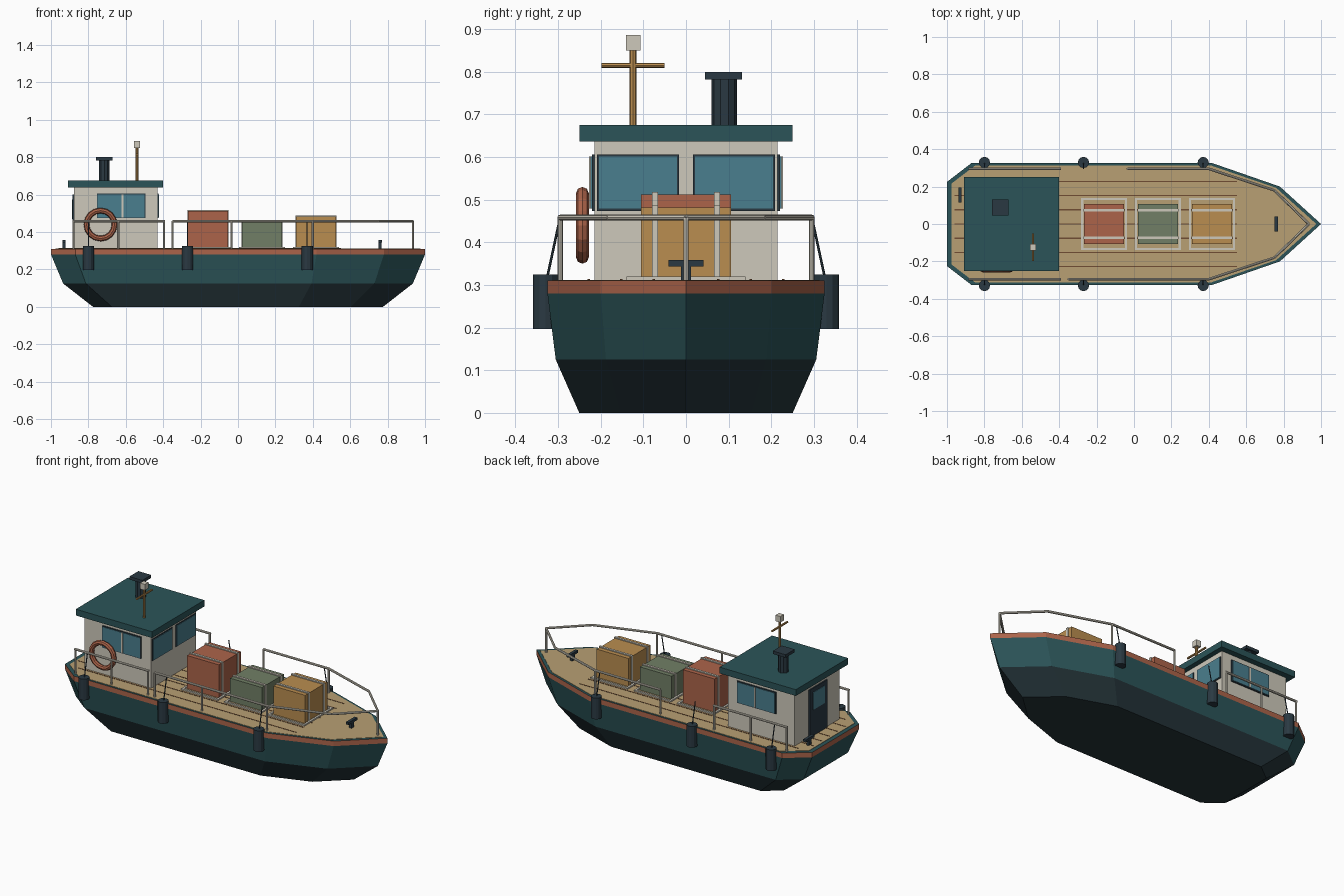
import bpy, bmesh, math
from mathutils import Vector

cube = bpy.data.objects.get("Cube")
if cube:
    bpy.data.objects.remove(cube)


def lin(c):
    c /= 255
    return c / 12.92 if c < 0.04045 else ((c + 0.055) / 1.055) ** 2.4


def material(name, r, g, b):
    m = bpy.data.materials.new(name)
    m.use_nodes = True
    col = (lin(r), lin(g), lin(b), 1)
    m.diffuse_color = col
    m.node_tree.nodes["Principled BSDF"].inputs["Base Color"].default_value = col
    return m


teal = material("teal paint", 43, 84, 88)
bottom_paint = material("bottom paint", 36, 52, 57)
rust = material("rust red", 172, 100, 74)
tan = material("deck wood", 184, 160, 116)
cream = material("cream paint", 206, 201, 187)
glass = material("window blue", 74, 126, 142)
ochre = material("ochre wood", 186, 141, 80)
green = material("sage green", 113, 127, 102)
dark = material("dark slate", 42, 57, 66)
seam = material("seam brown", 112, 76, 50)


def finish(name, bm, *mats):
    bmesh.ops.recalc_face_normals(bm, faces=bm.faces)
    me = bpy.data.meshes.new(name)
    bm.to_mesh(me)
    bm.free()
    for m in mats:
        me.materials.append(m)
    ob = bpy.data.objects.new(name, me)
    bpy.context.collection.objects.link(ob)
    return ob


def box(name, x, y, z, mat):
    """Box from (min, max) pairs."""
    bm = bmesh.new()
    bmesh.ops.create_cube(bm, size=1)
    for v in bm.verts:
        v.co = [(a + b) / 2 + c * (b - a) for (a, b), c in zip((x, y, z), v.co)]
    return finish(name, bm, mat)


def tube(name, points, r, mat, sides=8):
    """Straight cylinders joined along a list of points."""
    bm = bmesh.new()
    for a, b in zip(points, points[1:]):
        a, b = Vector(a), Vector(b)
        d = b - a
        made = bmesh.ops.create_cone(bm, cap_ends=True, segments=sides, radius1=r,
                                     radius2=r, depth=d.length)["verts"]
        turn = d.to_track_quat('Z', 'Y')
        for v in made:
            v.co = turn @ v.co + (a + b) / 2
    return finish(name, bm, mat)


# Hull: one plan outline lofted through four levels
half = [(-1, 0.225), (-0.87, 0.325), (0.42, 0.325), (0.78, 0.2)]
plan = half + [(1, 0)] + [(x, -y) for x, y in reversed(half)]


def loft(name, levels, mats, side_mats, top_mat):
    bm = bmesh.new()
    rings = [[bm.verts.new((x * sx, y * sy, z)) for x, y in plan] for sx, sy, z in levels]
    n = len(plan)
    bm.faces.new(rings[0])
    for lo, hi, mi in zip(rings, rings[1:], side_mats):
        for i in range(n):
            j = (i + 1) % n
            bm.faces.new((lo[i], lo[j], hi[j], hi[i])).material_index = mi
    bm.faces.new(rings[-1]).material_index = top_mat
    return finish(name, bm, *mats)


loft("hull", [(0.775, 0.77, 0), (0.935, 0.94, 0.125), (1, 1, 0.28), (1, 1, 0.31)],
     (bottom_paint, teal, rust), (0, 1, 2), 1)
loft("deck", [(0.975, 0.965, 0.3), (0.975, 0.965, 0.312)], (tan,), (0,), 0)

# Deck plank seams
for i in range(-3, 4):
    y = i * 0.076
    box("plank_seam", (-0.96 if abs(i) < 3 else -0.91, 0.55), (y - 0.003, y + 0.003),
        (0.308, 0.3135), seam)

# Wheelhouse
box("cabin", (-0.877, -0.43), (-0.215, 0.215), (0.31, 0.64), cream)
box("cabin_roof", (-0.91, -0.4), (-0.25, 0.25), (0.637, 0.675), teal)
for s in (-1, 1):
    def span(a, b):
        return tuple(sorted((s * a, s * b)))
    box("front_window_frame", (-0.432, -0.426), span(0.016, 0.209), (0.474, 0.606), dark)
    box("front_window", (-0.43, -0.423), span(0.021, 0.204), (0.479, 0.601), glass)
    box("side_window_frame", (-0.755, -0.495), span(0.213, 0.221), (0.474, 0.606), dark)
    box("side_window", (-0.75, -0.5), span(0.215, 0.224), (0.479, 0.601), glass)
    box("window_mullion", (-0.622, -0.613), span(0.22, 0.227), (0.479, 0.601), cream)
box("stern_door", (-0.884, -0.876), (-0.09, 0.08), (0.312, 0.6), dark)
box("stern_door_window", (-0.887, -0.88), (-0.06, 0.05), (0.47, 0.575), glass)

# Funnel and mast
tube("funnel", [(-0.715, 0.09, 0.67), (-0.715, 0.09, 0.785)], 0.03, dark, 10)
box("funnel_cap", (-0.758, -0.672), (0.045, 0.131), (0.782, 0.8), dark)
tube("mast", [(-0.54, -0.124, 0.67), (-0.54, -0.124, 0.855)], 0.008, ochre)
tube("mast_crossbar", [(-0.54, -0.198, 0.815), (-0.54, -0.05, 0.815)], 0.006, ochre)
box("mast_lamp", (-0.556, -0.524), (-0.141, -0.107), (0.85, 0.886), cream)

# Life ring
bpy.ops.mesh.primitive_torus_add(major_segments=16, minor_segments=8, major_radius=0.075,
                                 minor_radius=0.015, location=(-0.735, -0.243, 0.44),
                                 rotation=(math.pi / 2, 0, 0))
ring = bpy.context.object
ring.name = "life_ring"
ring.data.materials.append(rust)

# Railings
top = 0.458
side_y = 0.295


def post(x, y):
    tube("rail_post", [(x, y, 0.31), (x, y, top)], 0.006, cream)


for s in (-1, 1):
    tube("stern_rail", [(-0.885, s * side_y, top), (-0.39, s * side_y, top)], 0.007, cream)
    for x in (-0.88, -0.64, -0.395):
        post(x, s * side_y)
    start = -0.35 if s < 0 else -0.035
    bow = [(start, side_y), (0.4, side_y), (0.75, 0.18), (0.935, 0)]
    tube("bow_rail", [(x, s * y, top) for x, y in bow], 0.007, cream)
    for x in {start, -0.035, 0.4}:
        post(x, s * side_y)
post(0.935, 0)

# Fenders with their ropes
for s in (-1, 1):
    for x in (-0.8, -0.27, 0.37):
        tube("fender", [(x, s * 0.329, 0.197), (x, s * 0.329, 0.325)], 0.03, dark, 12)
        tube("fender_rope", [(x, s * 0.325, 0.32), (x, s * 0.297, 0.45)], 0.003, dark, 6)

# Cargo crates with straps and deck frames
for name, mid, height, mat in (("rust_crate", -0.16, 0.512, rust),
                               ("green_crate", 0.128, 0.452, green),
                               ("ochre_crate", 0.417, 0.482, ochre)):
    x0, x1 = mid - 0.106, mid + 0.106
    box(name, (x0, x1), (-0.106, 0.106), (0.312, height), mat)
    for s in (-1, 1):
        y = s * 0.073
        box("crate_strap", (x0 - 0.004, x1 + 0.004), (y - 0.007, y + 0.007),
            (0.312, height + 0.006), cream)
        y = s * 0.133
        box("hatch_frame_side", (mid - 0.123, mid + 0.123), (y - 0.006, y + 0.006),
            (0.31, 0.32), cream)
        x = mid + s * 0.117
        box("hatch_frame_end", (x - 0.006, x + 0.006), (-0.133, 0.133), (0.31, 0.32), cream)

# Mooring cleats
for x, y in ((0.76, 0), (-0.93, 0.155)):
    box("cleat_bar", (x - 0.009, x + 0.009), (y - 0.041, y + 0.041), (0.343, 0.358), dark)
    box("cleat_post", (x - 0.008, x + 0.008), (y - 0.012, y + 0.012), (0.31, 0.345), dark)
